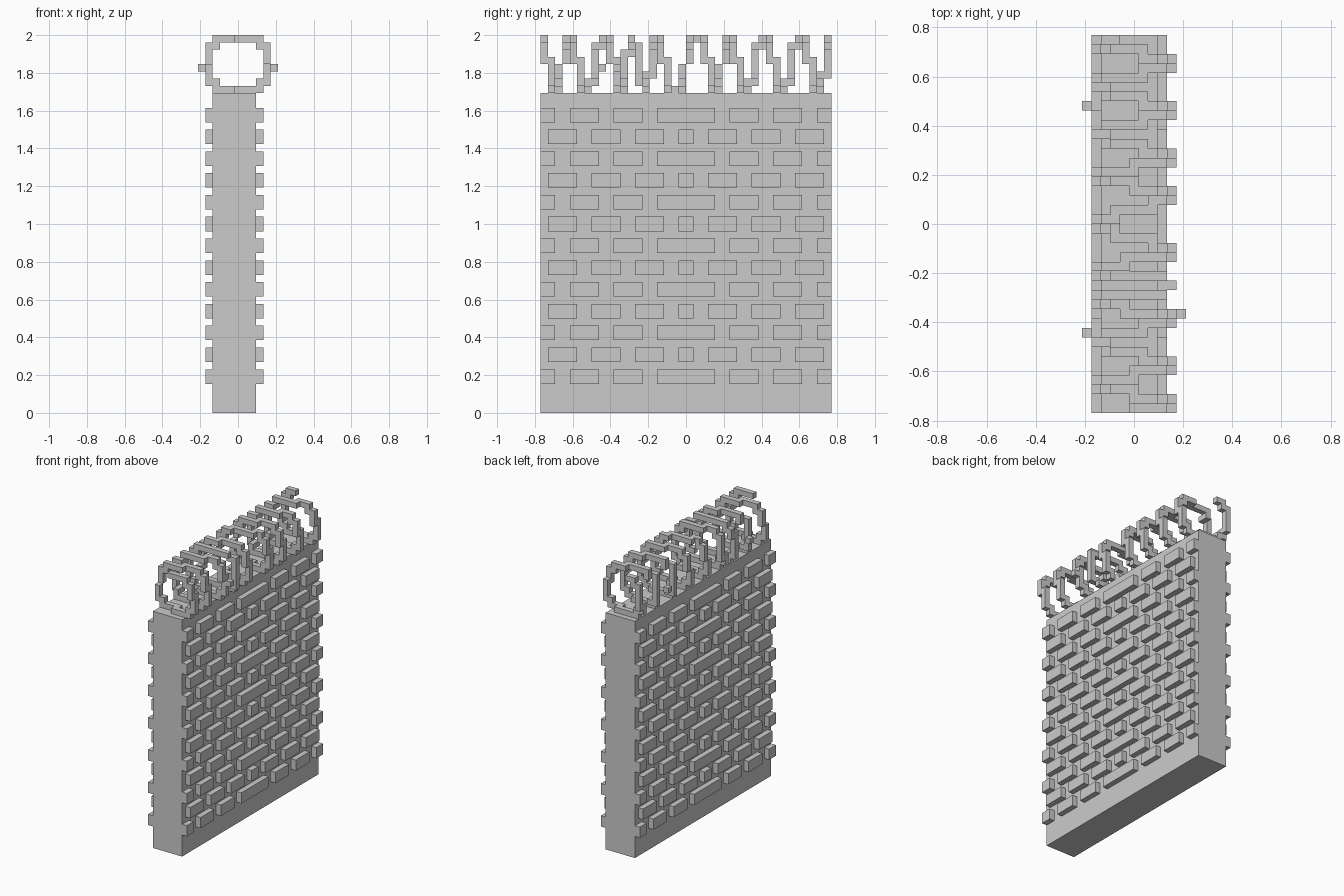
import bpy, bmesh, math
from mathutils import Vector

cube = bpy.data.objects.get("Cube")
if cube:
    bpy.data.objects.remove(cube)

U = 2 / 52                       # one block
ORIGIN = Vector((-5.5, -20, 0))  # corner of the block grid

stone = bpy.data.materials.new("stone grey")
stone.use_nodes = True
GREY = (0.6, 0.6, 0.6, 1)
stone.diffuse_color = GREY
stone.node_tree.nodes["Principled BSDF"].inputs["Base Color"].default_value = GREY


def add_box(bm, lo, hi):
    """Box between two corners, given in blocks."""
    lo, hi = (Vector(lo) + ORIGIN) * U, (Vector(hi) + ORIGIN) * U
    verts = bmesh.ops.create_cube(bm, size=1)["verts"]
    bmesh.ops.scale(bm, vec=hi - lo, verts=verts)
    bmesh.ops.translate(bm, vec=(lo + hi) / 2, verts=verts)


def make_object(name, boxes):
    bm = bmesh.new()
    for lo, hi in boxes:
        add_box(bm, lo, hi)
    mesh = bpy.data.meshes.new(name)
    bm.to_mesh(mesh)
    bm.free()
    mesh.materials.append(stone)
    obj = bpy.data.objects.new(name, mesh)
    bpy.context.collection.objects.link(obj)


# Wall slab
make_object("wall", [((2, 0, 0), (8, 40, 44))])

# Raised bricks: two alternating courses, mirrored about the middle
WIDE = [(0, 2), (4, 8), (10, 14), (16, 24)]
NARROW = [(1, 5), (7, 11), (13, 17), (19, 21)]


def brick_boxes(x):
    boxes = []
    for row in range(13):
        half = NARROW if row % 2 else WIDE
        z = 4 + 3 * row
        for a, b in half + [(40 - b, 40 - a) for a, b in half[:-1]]:
            boxes.append(((x, a, z), (x + 1, b, z + 2)))
    return boxes


make_object("right_bricks", brick_boxes(1))
make_object("left_bricks", brick_boxes(8))

# Wire coil: a blocky helix; TURNS marks where each loop passes the left side
TURNS = [-3, 1, 5, 10, 13.5, 17, 23, 27, 32, 37, 41.5]
cells = set()
STEPS = 400
for y0, y1 in zip(TURNS, TURNS[1:]):
    for s in range(STEPS):
        t = s / STEPS
        y = y0 + (y1 - y0) * t
        if 0 <= y < 40:
            angle = -2 * math.pi * t
            x = 5.5 + 4.2 * math.cos(angle)
            z = 48 + 3.8 * math.sin(angle)
            cells.add((math.floor(x), math.floor(y), math.floor(z)))


def cell_boxes(blocks):
    return [((x, y, z), (x + 1, y + 1, z + 1)) for x, y, z in sorted(blocks)]


make_object("wire_coil", cell_boxes(cells))

# Barbs sticking out of the coil
make_object("wire_barbs", cell_boxes([(0, 32, 47), (0, 8, 47), (10, 10, 47)]))
